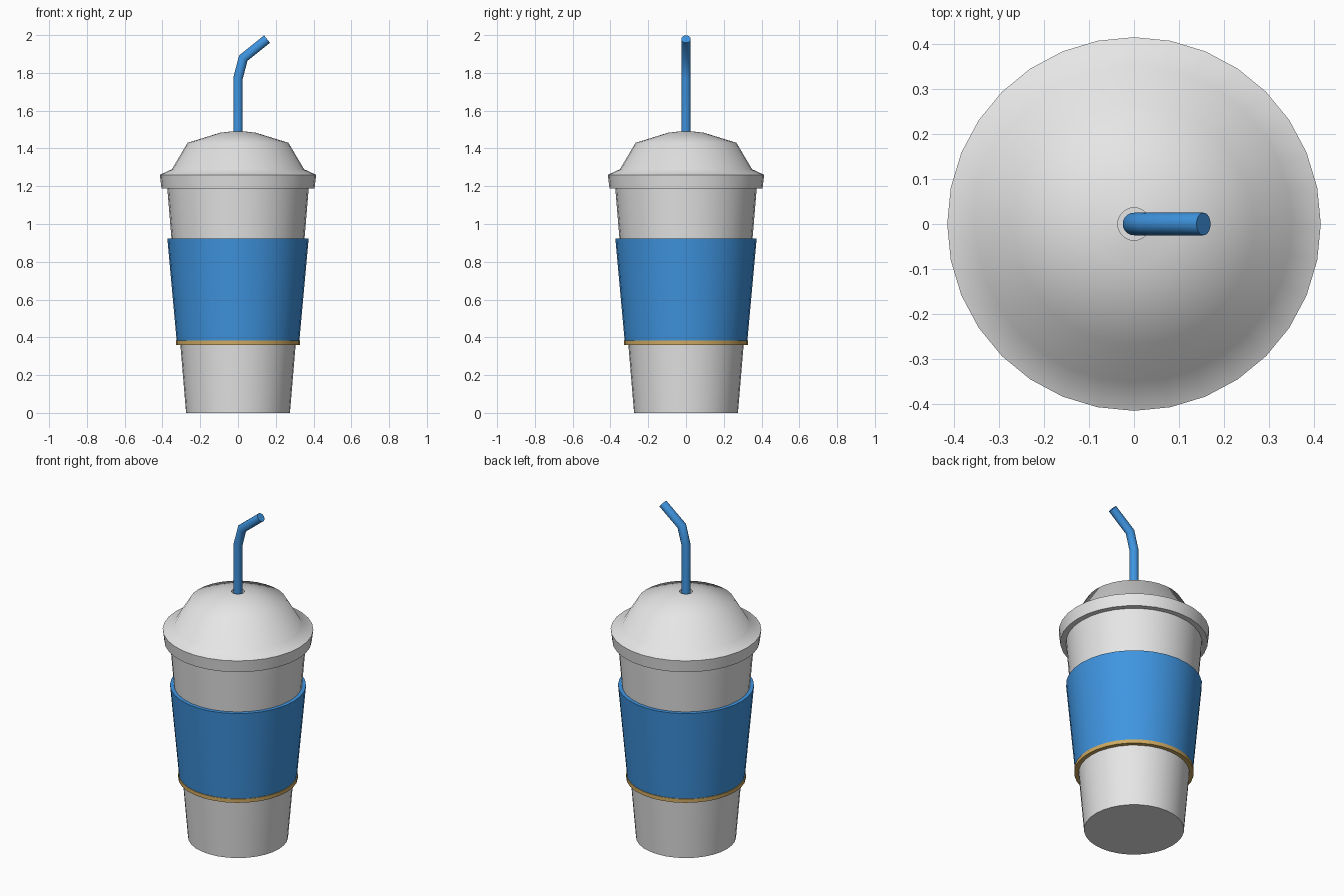
import bpy, bmesh, math
from mathutils import Vector

SIDES = 32

cube = bpy.data.objects.get("Cube")
if cube:
    bpy.data.objects.remove(cube, do_unlink=True)


def material(name, rgb):
    mat = bpy.data.materials.new(name)
    mat.use_nodes = True
    mat.diffuse_color = (*rgb, 1)
    mat.node_tree.nodes["Principled BSDF"].inputs["Base Color"].default_value = (*rgb, 1)
    return mat


white = material("off white", (0.79, 0.79, 0.79))
blue = material("bright blue", (0.05, 0.3, 0.75))
gold = material("gold", (0.62, 0.4, 0.12))


def finish(name, bm, mat, angle=50):
    bmesh.ops.recalc_face_normals(bm, faces=bm.faces)
    mesh = bpy.data.meshes.new(name)
    bm.to_mesh(mesh)
    bm.free()
    mesh.materials.append(mat)
    obj = bpy.data.objects.new(name, mesh)
    bpy.context.collection.objects.link(obj)
    bpy.ops.object.select_all(action="DESELECT")
    obj.select_set(True)
    bpy.context.view_layer.objects.active = obj
    bpy.ops.object.shade_smooth_by_angle(angle=math.radians(angle))
    return obj


def bridge(bm, a, b):
    n = len(a)
    for i in range(n):
        j = (i + 1) % n
        bm.faces.new((a[i], a[j], b[j], b[i]))


def lathe(name, profile, mat, closed=False):
    """Turn a (radius, height) profile round z; closed joins its two ends, otherwise they are capped."""
    bm = bmesh.new()
    turn = [2 * math.pi * i / SIDES for i in range(SIDES)]
    rings = [[bm.verts.new((r * math.cos(t), r * math.sin(t), z)) for t in turn]
             for r, z in profile]
    for a, b in zip(rings, rings[1:]):
        bridge(bm, a, b)
    if closed:
        bridge(bm, rings[-1], rings[0])
    else:
        bm.faces.new(rings[0])
        bm.faces.new(rings[-1])
    return finish(name, bm, mat)


def tube(name, path, radius, mat, sides=20):
    """Capped tube with mitred bends along a path in the xz plane."""
    bm = bmesh.new()
    pts = [Vector((x, 0, z)) for x, z in path]
    dirs = [(b - a).normalized() for a, b in zip(pts, pts[1:])]
    side = Vector((0, 1, 0))
    rings = []
    for k, p in enumerate(pts):
        d_in, d_out = dirs[max(k - 1, 0)], dirs[min(k, len(dirs) - 1)]
        mid = (d_in + d_out).normalized()
        across = side.cross(mid) / mid.dot(d_in)
        ring = []
        for i in range(sides):
            t = 2 * math.pi * i / sides
            ring.append(bm.verts.new(p + radius * (math.cos(t) * across + math.sin(t) * side)))
        rings.append(ring)
    for a, b in zip(rings, rings[1:]):
        bridge(bm, a, b)
    bm.faces.new(rings[0])
    bm.faces.new(rings[-1])
    return finish(name, bm, mat, 40)


# Tapered cup body
lathe("cup", [(0.275, 0), (0.377, 1.22)], white)

# Domed lid with rim, underside and straw hole
lathe("lid", [(0.37, 1.188), (0.405, 1.188), (0.414, 1.26), (0.35, 1.29),
              (0.267, 1.43), (0.095, 1.483), (0.036, 1.49), (0.036, 1.43)], white)

# Sleeve wrapped round the cup
lathe("sleeve", [(0.303, 0.383), (0.325, 0.383), (0.374, 0.922), (0.35, 0.922)], blue, True)

# Trim band under the sleeve
lathe("trim_band", [(0.3, 0.36), (0.329, 0.36), (0.329, 0.383), (0.3, 0.383)], gold, True)

# Bent drinking straw
tube("straw", [(0, 1.3), (0, 1.772), (0.028, 1.878), (0.154, 1.979)], 0.025, blue)
